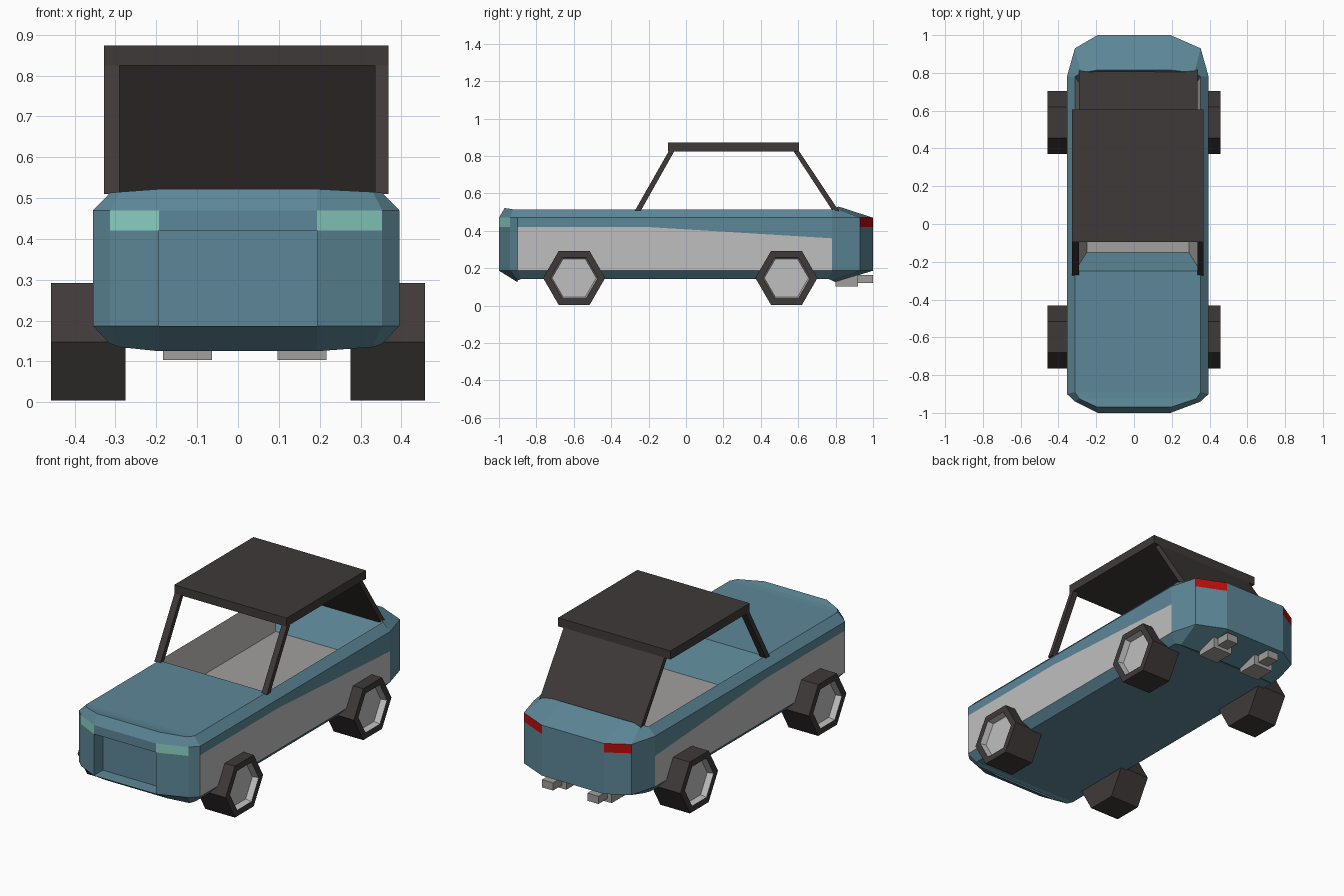
import bpy
import bmesh
from math import cos, sin, pi

old = bpy.data.objects.get("Cube")
if old:
    bpy.data.objects.remove(old, do_unlink=True)


def material(name, rgb):
    m = bpy.data.materials.new(name)
    m.use_nodes = True
    m.diffuse_color = (*rgb, 1)
    m.node_tree.nodes["Principled BSDF"].inputs["Base Color"].default_value = (*rgb, 1)
    return m


TEAL = material("teal paint", (0.11, 0.245, 0.315))
SILVER = material("silver panel", (0.52, 0.52, 0.52))
GREY = material("grey trim", (0.36, 0.35, 0.34))
DARK = material("dark rubber", (0.05, 0.042, 0.041))
MINT = material("mint headlight", (0.26, 0.64, 0.55))
RED = material("red tail light", (0.5, 0.004, 0.004))


def finish(name, bm, mats):
    bmesh.ops.recalc_face_normals(bm, faces=bm.faces)
    mesh = bpy.data.meshes.new(name)
    bm.to_mesh(mesh)
    bm.free()
    for m in mats:
        mesh.materials.append(m)
    ob = bpy.data.objects.new(name, mesh)
    bpy.context.collection.objects.link(ob)
    return ob


def prism(name, profile, x0, x1, mat):
    """Extrude a (y, z) profile from x0 to x1."""
    bm = bmesh.new()
    a, b = [[bm.verts.new((x, y, z)) for y, z in profile] for x in (x0, x1)]
    bm.faces.new(a)
    bm.faces.new(b)
    bridge(bm, a, b)
    return finish(name, bm, [mat])


def box(name, x0, x1, y0, y1, z0, z1, mat):
    return prism(name, [(y0, z0), (y1, z0), (y1, z1), (y0, z1)], x0, x1, mat)


def bridge(bm, a, b, mat=0):
    n = len(a)
    for i in range(n):
        j = (i + 1) % n
        bm.faces.new((a[i], a[j], b[j], b[i])).material_index = mat


# Body shell: each ring is half an outline, front to back, mirrored
MID = 0.02   # the shell sits slightly off centre
NOSE = 0.193
PLAN = [(NOSE, -1), (0.333, -0.94), (0.375, -0.9), (0.375, -0.2),
        (0.375, 0.78), (0.333, 0.93), (NOSE, 1)]
BOTTOM = [(NOSE, -0.9, 0.125), (0.31, -0.9, 0.135), (0.333, -0.88, 0.143),
          (0.333, -0.2, 0.143), (0.333, 0.76, 0.143), (0.31, 0.78, 0.135),
          (NOSE, 0.8, 0.125)]
TOP = [(NOSE, -0.97, 0.522), (0.31, -0.925, 0.515), (0.333, -0.89, 0.513),
       (0.333, -0.25, 0.513), (0.333, 0.78, 0.513), (0.3, 0.8, 0.52),
       (NOSE, 0.815, 0.53)]


def level(z, rear_z=None):
    half = [(x, y, z) for x, y in PLAN]
    if rear_z:
        half[4] = (*PLAN[4], rear_z)
    return half


def ring(bm, half):
    def put(p, s):
        x = s * p[0] + (0 if p[0] == NOSE else MID)
        return bm.verts.new((x, p[1], p[2]))
    return [put(p, 1) for p in half] + [put(p, -1) for p in reversed(half)]


bm = bmesh.new()
rings = [ring(bm, h) for h in
         (BOTTOM, level(0.187), level(0.42, 0.36), level(0.47), TOP)]
for band, (lo, hi) in enumerate(zip(rings, rings[1:])):
    for i in range(14):
        if band == 1 and i == 13:
            continue    # the grille opening
        j = (i + 1) % 14
        face = bm.faces.new((lo[i], lo[j], hi[j], hi[i]))
        seg = min(i, 12 - i)
        if band == 1 and seg in (2, 3):
            face.material_index = 1
        elif band == 2 and seg == 0:
            face.material_index = 3
        elif band == 2 and seg == 5:
            face.material_index = 4

# Recessed grille
lo, hi = rings[1], rings[2]
edge = [lo[13], lo[0], hi[0], hi[13]]
back = [bm.verts.new((v.co.x, v.co.y + 0.08, v.co.z)) for v in edge]
bridge(bm, edge, back)
bm.faces.new(back)

# Underside and bonnet strips
bot, top = rings[0], rings[4]
for k in range(6):
    bm.faces.new((bot[k], bot[k + 1], bot[12 - k], bot[13 - k]))
for k in range(3):
    bm.faces.new((top[k], top[k + 1], top[12 - k], top[13 - k]))

# Cabin tub: sloping walls down to a grey floor
fl = [bm.verts.new((MID + s * 0.27, y, 0.333))
      for s, y in ((1, -0.15), (1, 0.69), (-1, 0.69), (-1, -0.15))]
bm.faces.new((top[3], top[10], fl[3], fl[0]))
bm.faces.new((*top[4:10], fl[2], fl[1]))
for quad in (fl, (top[3], top[4], fl[1], fl[0]), (top[9], top[10], fl[3], fl[2])):
    bm.faces.new(quad).material_index = 2
finish("body", bm, [TEAL, SILVER, GREY, MINT, RED])

# Roof, windscreen pillars and rear screen
box("roof", -0.328, 0.368, -0.095, 0.605, 0.825, 0.873, DARK)
pillar = [(-0.09, 0.83), (-0.06, 0.83), (-0.24, 0.51), (-0.272, 0.51)]
prism("pillar_right", pillar, -0.328, -0.29, DARK)
prism("pillar_left", pillar, 0.335, 0.368, DARK)
prism("rear_screen", [(0.572, 0.83), (0.602, 0.83), (0.822, 0.5), (0.788, 0.5)],
      -0.29, 0.335, DARK)


# Six-sided wheels with a recessed hub
def wheel(name, side, cy):
    bm = bmesh.new()
    loops = []
    for x, r in ((0.275, 0.166), (0.458, 0.166), (0.458, 0.127), (0.425, 0.118)):
        loops.append([bm.verts.new((side * x, cy + r * cos(k * pi / 3),
                                    0.148 + r * sin(k * pi / 3))) for k in range(6)])
    for n in range(3):
        bridge(bm, loops[n], loops[n + 1], 1 if n == 2 else 0)
    bm.faces.new(loops[0])
    bm.faces.new(loops[3]).material_index = 1
    finish(name, bm, [DARK, SILVER])


for side, label in ((1, "left"), (-1, "right")):
    wheel("front_wheel_" + label, side, -0.598)
    wheel("rear_wheel_" + label, side, 0.537)

# Exhausts: a silencer box and a tail pipe each
for cx, label in ((0.157, "left"), (-0.124, "right")):
    box("silencer_" + label, cx - 0.06, cx + 0.06, 0.8, 0.92, 0.103, 0.165, GREY)
    box("tail_pipe_" + label, cx - 0.034, cx + 0.034, 0.92, 1.0, 0.122, 0.165, GREY)
